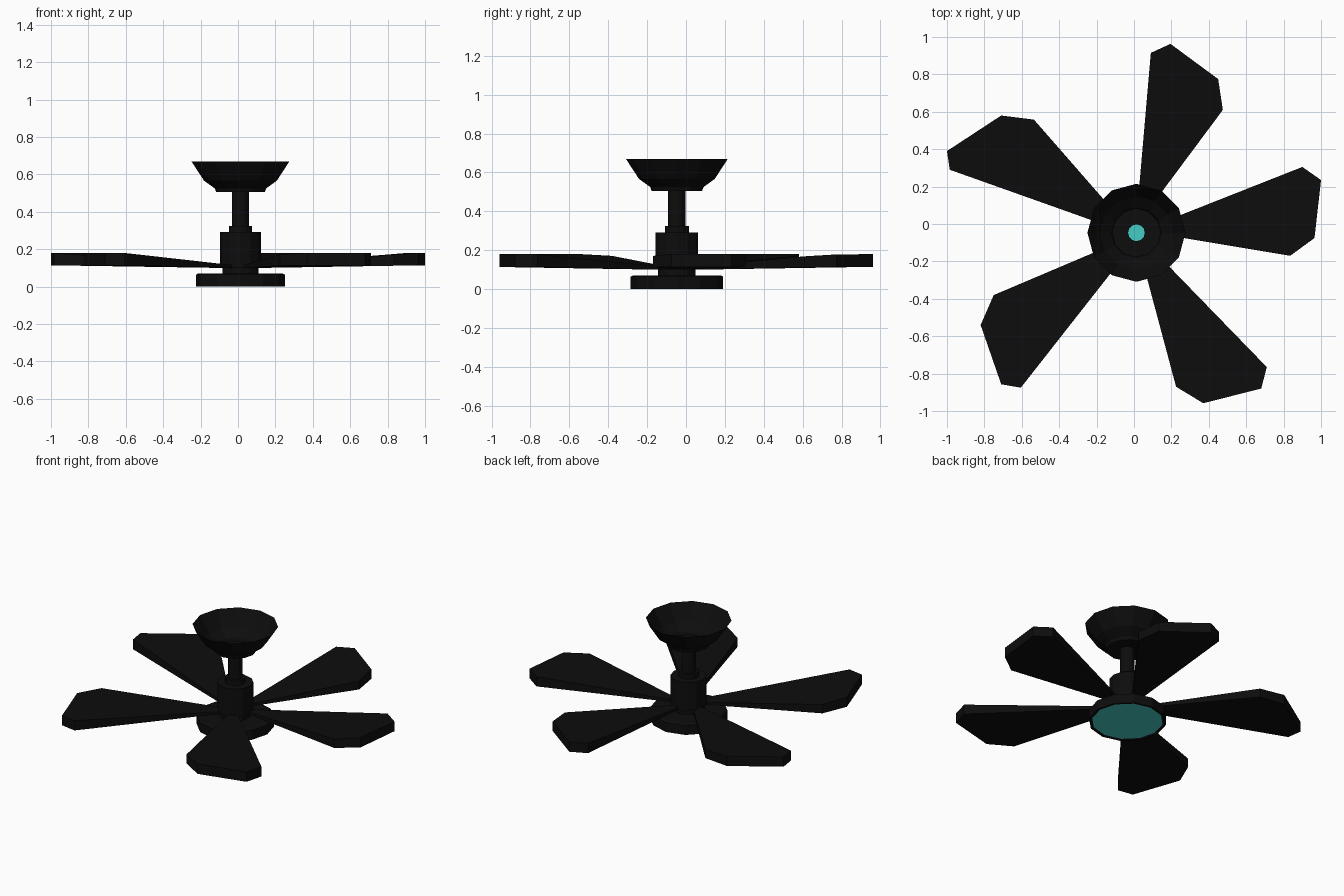
import bpy, bmesh, math

cube = bpy.data.objects.get("Cube")
if cube:
    bpy.data.objects.remove(cube, do_unlink=True)

CX, CY = 0.013, -0.047      # axis of the fan
SIDES = 12


def material(name, rgb):
    m = bpy.data.materials.new(name)
    m.diffuse_color = (*rgb, 1)
    m.use_nodes = True
    m.node_tree.nodes["Principled BSDF"].inputs["Base Color"].default_value = (*rgb, 1)
    return m


BLACK = material("matte black", (0.004, 0.004, 0.004))
TEAL = material("turquoise lens", (0.06, 0.6, 0.56))


def finish(name, bm, mat):
    mesh = bpy.data.meshes.new(name)
    bm.to_mesh(mesh)
    bm.free()
    mesh.materials.append(mat)
    ob = bpy.data.objects.new(name, mesh)
    bpy.context.collection.objects.link(ob)
    return ob


def lathe(name, profile, mat=BLACK):
    """Open turned shell from (radius, z) points, listed bottom to top on the outside."""
    bm = bmesh.new()
    rings = []
    for r, z in profile:
        angles = [2 * math.pi * i / SIDES for i in range(SIDES)]
        rings.append([bm.verts.new((CX + r * math.cos(a), CY + r * math.sin(a), z))
                      for a in angles])
    for low, high in zip(rings, rings[1:]):
        for i in range(SIDES):
            j = (i + 1) % SIDES
            bm.faces.new((low[i], low[j], high[j], high[i]))
    return finish(name, bm, mat)


# Hollow turned body; the bore runs from the canopy down to the lens
lathe("ceiling_canopy", [(0.045, 0.505), (0.13, 0.505), (0.137, 0.525),
                         (0.195, 0.567), (0.262, 0.67)])
lathe("down_rod", [(0.045, 0.32), (0.045, 0.505)])
lathe("rod_collar", [(0.062, 0.29), (0.062, 0.325), (0.045, 0.325)])
lathe("motor_housing", [(0.097, 0.1), (0.11, 0.1), (0.11, 0.292), (0.045, 0.292)])
lathe("lower_collar", [(0.097, 0.07), (0.097, 0.105)])
lathe("light_rim", [(0.218, 0.004), (0.225, 0.0), (0.2375, 0.0), (0.2375, 0.064),
                    (0.225, 0.071), (0.097, 0.071)])

# Light lens
bm = bmesh.new()
bmesh.ops.create_circle(bm, cap_ends=True, segments=SIDES, radius=0.218)
bmesh.ops.reverse_faces(bm, faces=bm.faces[:])
bmesh.ops.translate(bm, verts=bm.verts[:], vec=(CX, CY, 0.004))
finish("light_lens", bm, TEAL)

# Blade outlines, counter-clockwise: root, four tip corners, root
BLADES = [
    [(0.12, -0.051), (0.835, -0.17), (0.965, -0.075), (1.0, 0.235), (0.9, 0.305), (0.12, -0.003)],
    [(0.058, 0.05), (0.475, 0.61), (0.45, 0.775), (0.195, 0.963), (0.09, 0.915), (0.015, 0.05)],
    [(-0.09, 0.049), (-0.535, 0.558), (-0.71, 0.58), (-1.0, 0.39), (-0.985, 0.29), (-0.09, -0.028)],
    [(-0.09, -0.1), (-0.75, -0.38), (-0.82, -0.54), (-0.71, -0.857), (-0.605, -0.875), (-0.02, -0.13)],
    [(0.031, -0.145), (0.225, -0.87), (0.37, -0.958), (0.71 - 0.03, -0.88), (0.71, -0.765), (0.076, -0.112)],
]


def blade(name, outline):
    """Wedge that thickens from root to tip."""
    bm = bmesh.new()
    bottom, top = [], []
    for x, y in outline:
        t = min(1.0, (math.hypot(x - CX, y - CY) - 0.1) / 0.85)
        bottom.append(bm.verts.new((x, y, 0.1 + 0.014 * t)))
        top.append(bm.verts.new((x, y, 0.115 + 0.065 * t)))
    bm.faces.new(top)
    bm.faces.new(bottom[::-1])
    n = len(outline)
    for i in range(n):
        j = (i + 1) % n
        bm.faces.new((bottom[i], bottom[j], top[j], top[i]))
    finish(name, bm, BLACK)


for number, outline in enumerate(BLADES, 1):
    blade(f"fan_blade_{number}", outline)
